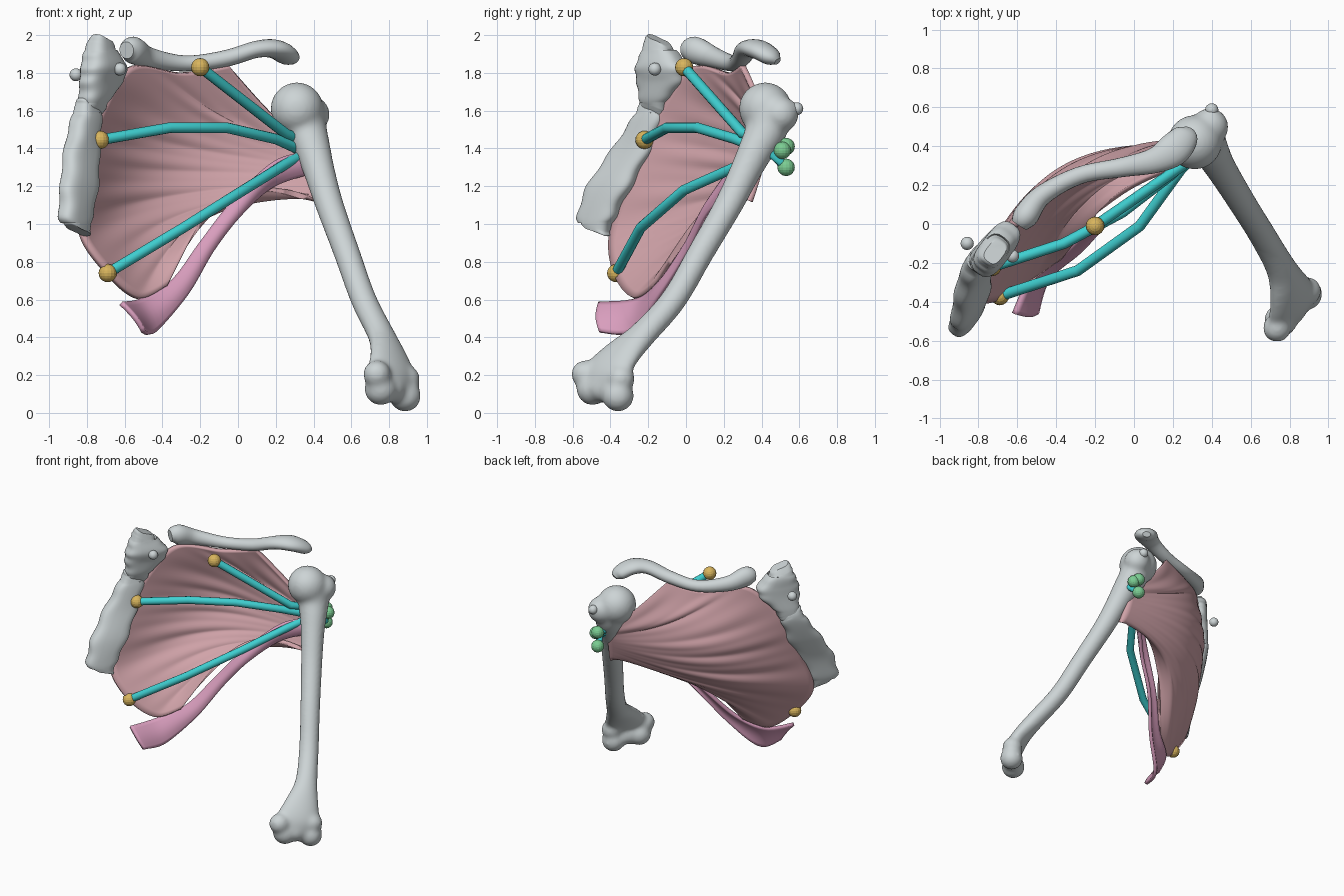
import bpy, bmesh, math
from mathutils import Vector, Matrix

if "Cube" in bpy.data.objects:
    bpy.data.objects.remove(bpy.data.objects["Cube"])


def material(name, rgb):
    m = bpy.data.materials.new(name)
    m.diffuse_color = (*rgb, 1)
    m.use_nodes = True
    m.node_tree.nodes["Principled BSDF"].inputs["Base Color"].default_value = m.diffuse_color
    return m


BONE = material("bone grey", (0.61, 0.66, 0.67))
MUSCLE = material("muscle rose", (0.64, 0.37, 0.40))
SLIP = material("slip pink", (0.69, 0.34, 0.51))
CYAN = material("line cyan", (0.05, 0.63, 0.64))
GOLD = material("gold", (0.69, 0.46, 0.11))
GREEN = material("green", (0.20, 0.61, 0.29))


def finish(name, bm, mat, smooth=True):
    bmesh.ops.recalc_face_normals(bm, faces=bm.faces[:])
    me = bpy.data.meshes.new(name)
    bm.to_mesh(me)
    bm.free()
    me.materials.append(mat)
    if smooth:
        me.shade_smooth()
        me.set_sharp_from_angle(angle=math.radians(40))
    ob = bpy.data.objects.new(name, me)
    bpy.context.collection.objects.link(ob)
    return ob


def resample(keys, n):
    """Smooth curve through keys of any dimension, n points."""
    out, last = [], len(keys) - 1
    for k in range(n):
        f = k / (n - 1) * last
        i = min(int(f), last - 1)
        t = f - i
        a, b, c, d = (keys[max(0, min(last, i + j))] for j in (-1, 0, 1, 2))
        out.append([0.5 * (2 * q + (r - p) * t + (2 * p - 5 * q + 4 * r - s) * t * t
                           + (3 * q - p - 3 * r + s) * t ** 3)
                    for p, q, r, s in zip(a, b, c, d)])
    return out


def skin(bm, rings, closed=True):
    """Bridge rings of points; closed rings also get end caps."""
    vs = [[bm.verts.new(p) for p in ring] for ring in rings]
    n = len(vs[0])
    for a, b in zip(vs, vs[1:]):
        for i in range(n if closed else n - 1):
            j = (i + 1) % n
            bm.faces.new((a[i], a[j], b[j], b[i]))
    if closed:
        bm.faces.new(vs[0])
        bm.faces.new(vs[-1])


def tube(bm, keys, sides=12, up=(0, 0, 1)):
    """keys: x, y, z, side radius, upright radius"""
    pts = [Vector(k[:3]) for k in keys]
    rings = []
    for i, p in enumerate(pts):
        tan = (pts[min(i + 1, len(pts) - 1)] - pts[max(i - 1, 0)]).normalized()
        side = tan.cross(Vector(up)).normalized()
        top = side.cross(tan)
        rings.append([p + side * keys[i][3] * math.cos(a) + top * keys[i][4] * math.sin(a)
                      for a in (2 * math.pi * s / sides for s in range(sides))])
    skin(bm, rings)


def ball(name, centre, r, mat, smooth=False):
    bm = bmesh.new()
    bmesh.ops.create_uvsphere(bm, u_segments=16, v_segments=10, radius=r,
                              matrix=Matrix.Translation(centre))
    return finish(name, bm, mat, smooth)


def fuse(ob, voxel, rounds):
    """Melt overlapping shapes into one organic surface."""
    m = ob.modifiers.new("fuse", 'REMESH')
    m.mode = 'VOXEL'
    m.voxel_size = voxel
    m.use_smooth_shade = True
    s = ob.modifiers.new("soften", 'SMOOTH')
    s.factor = 0.5
    s.iterations = rounds


# Upper arm bone: shaft flaring sideways at the elbow, plus head and condyles
bm = bmesh.new()
shaft = [(.335, .43, 1.60, .12, .12), (.36, .425, 1.50, .115, .11), (.395, .375, 1.40, .096, .096),
         (.43, .315, 1.28, .084, .084), (.485, .225, 1.10, .077, .075), (.575, .08, .85, .072, .07),
         (.665, -.065, .60, .072, .068), (.755, -.225, .42, .082, .066), (.80, -.34, .31, .125, .062),
         (.82, -.42, .21, .16, .062), (.825, -.44, .13, .13, .06)]
tube(bm, resample(shaft, 40), 24, (-.62, .51, -.54))
for x, y, z, r in [(.312, .42, 1.61, .142), (.39, .50, 1.58, .098), (.40, .57, 1.61, .035),
                   (.735, -.535, .205, .075), (.755, -.495, .125, .087), (.81, -.44, .13, .078),
                   (.885, -.36, .090, .086), (.89, -.345, .18, .075)]:
    bmesh.ops.create_icosphere(bm, subdivisions=3, radius=r, matrix=Matrix.Translation((x, y, z)))
fuse(finish("upper_arm_bone", bm, BONE), .012, 26)

# Collar bone: S-shaped bar, flattened at its outer end
bm = bmesh.new()
collar = [(-.59, -.005, 1.92, .045, .045), (-.555, .045, 1.92, .065, .072),
          (-.47, .15, 1.88, .052, .055), (-.28, .25, 1.85, .045, .042),
          (-.07, .29, 1.875, .05, .044), (.10, .325, 1.925, .065, .045),
          (.20, .38, 1.925, .085, .05), (.265, .45, 1.885, .07, .045), (.285, .485, 1.86, .03, .02)]
tube(bm, resample(collar, 44), 20)
finish("collar_bone", bm, BONE)

# Breast bone: two thick upright plates with scalloped rib notches
WIDE, THICK = Vector((.6, .8, 0)), Vector((.8, -.6, 0))


def plate(name, keys, notch):
    """keys: x, y, z, width, thickness"""
    rings = []
    for k, (x, y, z, w, t) in enumerate(resample(keys, 48)):
        ring = []
        for s in range(28):
            a = 2 * math.pi * s / 28
            c, d = math.cos(a), math.sin(a)
            px = math.copysign(abs(c) ** .65, c) * (w / 2 + notch * math.sin(k * .72))
            py = math.copysign(abs(d) ** .7, d) * t / 2
            tilt = .03 * c if k > 40 or k < 8 else 0
            ring.append(Vector((x, y, z - tilt)) + WIDE * px + THICK * py)
        rings.append(ring)
    b = bmesh.new()
    skin(b, rings)
    finish(name, b, BONE)


plate("breast_bone_top", [(-.715, -.145, 1.975, .12, .09), (-.725, -.14, 1.91, .20, .14),
                          (-.71, -.13, 1.83, .30, .16), (-.725, -.13, 1.75, .29, .14),
                          (-.76, -.155, 1.66, .19, .13), (-.79, -.17, 1.60, .14, .10)], .004)
plate("breast_bone_body", [(-.785, -.165, 1.64, .14, .09), (-.80, -.19, 1.57, .18, .12),
                           (-.825, -.28, 1.40, .245, .115), (-.84, -.405, 1.20, .27, .115),
                           (-.86, -.475, 1.03, .22, .115), (-.845, -.475, .965, .14, .09)], .008)
for i, p in enumerate([(-.625, -.165, 1.82), (-.858, -.10, 1.79), (.40, .587, 1.61)]):
    ball(f"bone_marker_{i + 1}", p, .034, BONE, True)

# Chest muscle: fan from a wide origin to a narrow end on the arm bone
# keys: x, y, z, bulge, lift
origin = [(-.05, .30, 1.84, .03, -.01), (-.30, .22, 1.80, .08, -.03), (-.57, .03, 1.83, .14, -.02),
          (-.73, -.13, 1.60, .22, 0), (-.78, -.22, 1.40, .25, 0), (-.81, -.31, 1.20, .26, 0),
          (-.83, -.40, .95, .26, .03), (-.69, -.38, .74, .23, .08),
          (-.53, -.28, .61, .18, .16), (-.38, -.17, .67, .11, .25)]
OUT = Vector((-.6, .8, 0))
ROWS, COLS = 100, 36
grid = []
for r, (x, y, z, bulge, lift) in enumerate(resample(origin, ROWS)):
    s = r / (ROWS - 1)
    end = Vector((.38, .43, 1.41)).lerp(Vector((.42, .34, 1.12)), s)
    row = []
    for c in range(COLS):
        t = c / (COLS - 1)
        arch = math.sin(math.pi * t)
        fold = (.010 * math.sin(r * .5 + 2 * t) + .005 * math.sin(r * .95 - 3 * t)) * max(arch, 0) * (1 - t)
        p = Vector((x, y, z)).lerp(end, t)
        row.append(p + OUT * (bulge * arch + fold) + Vector((0, 0, lift * arch)))
    grid.append(row)
bm = bmesh.new()
skin(bm, grid, closed=False)
chest = finish("chest_muscle", bm, MUSCLE)
m = chest.modifiers.new("thickness", 'SOLIDIFY')
m.thickness = .03
m.offset = 0

# Lower muscle slip: ribbon, keys hold its upper then lower edge
ribbon = [(-.62, -.46, .58, -.50, -.46, .43), (-.52, -.26, .60, -.44, -.28, .43),
          (-.35, -.13, .70, -.27, -.13, .63), (-.20, .01, .90, -.13, .02, .87),
          (-.02, .13, 1.13, .02, .12, 1.06), (.19, .28, 1.33, .18, .27, 1.20),
          (.38, .39, 1.38, .38, .38, 1.27)]
rows = []
for k in resample(ribbon, 40):
    a, b = Vector(k[:3]), Vector(k[3:])
    rows.append([a.lerp(b, i / 8) + Vector((.6, -.8, 0)) * .02 * math.sin(math.pi * i / 8)
                 for i in range(9)])
bm = bmesh.new()
skin(bm, rows, closed=False)
slip = finish("lower_muscle_slip", bm, SLIP)
m = slip.modifiers.new("thickness", 'SOLIDIFY')
m.thickness = .025
m.offset = 0

# Lines of pull with gold start balls and green end balls
lines = {
    "upper": [(-.20, -.01, 1.83), (.25, .30, 1.48), (.40, .53, 1.41)],
    "middle": [(-.73, -.22, 1.445), (-.36, -.10, 1.51), (-.06, .06, 1.51), (.20, .26, 1.45),
               (.31, .38, 1.40), (.43, .51, 1.39)],
    "lower": [(-.69, -.37, .74), (-.29, -.24, .98), (.03, -.01, 1.18), (.24, .28, 1.31),
              (.31, .35, 1.35), (.42, .46, 1.37), (.40, .53, 1.30)],
}
for name, pts in lines.items():
    bm = bmesh.new()
    tube(bm, [(*p, .028, .028) for p in pts], 12)
    finish(name + "_pull_line", bm, CYAN)
    ball(name + "_start_ball", pts[0], .048, GOLD)
    ball(name + "_end_ball", pts[-1], .046, GREEN)
